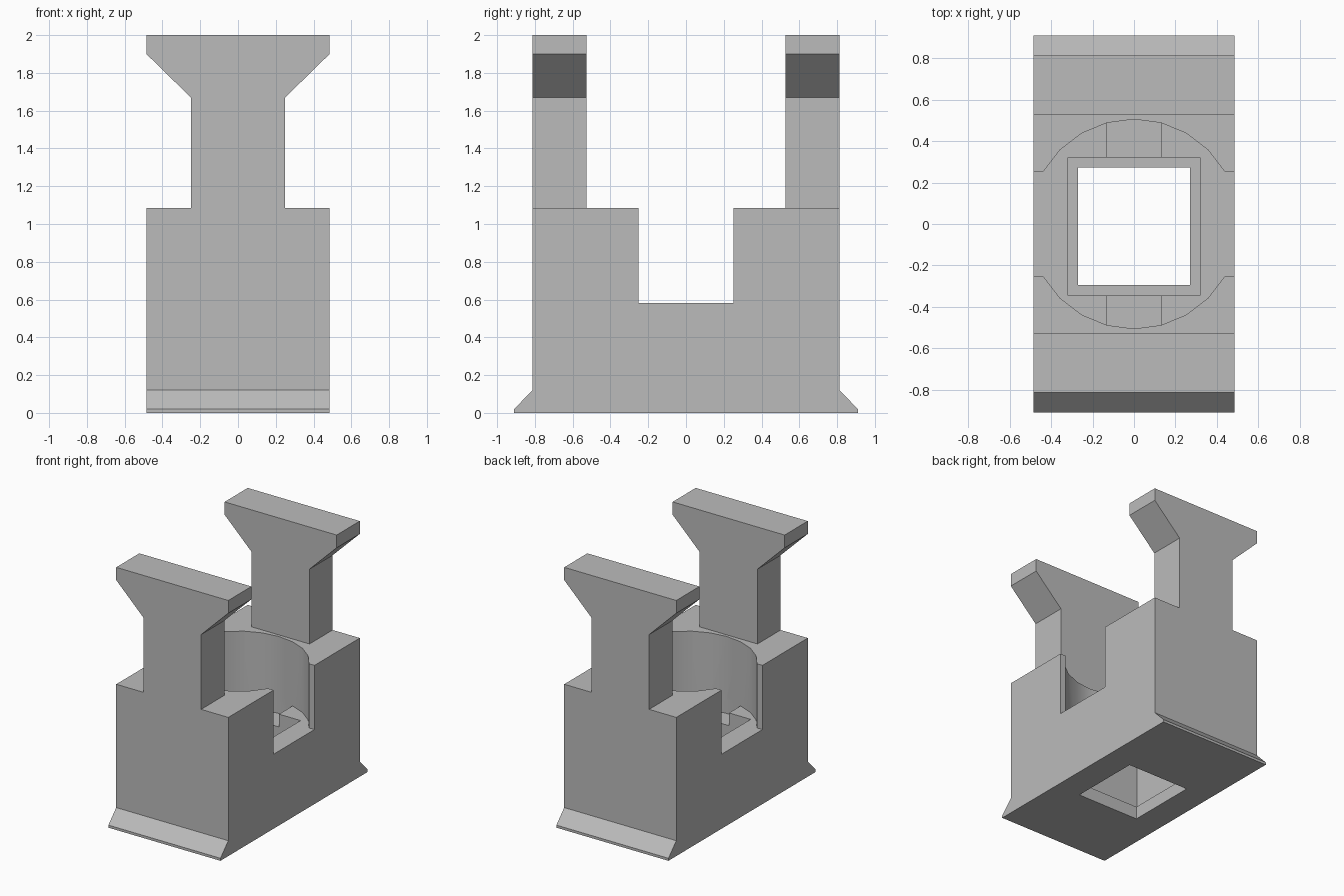
import bpy
import bmesh
from math import sin, cos, radians
from mathutils import Vector

cube = bpy.data.objects.get("Cube")
if cube:
    bpy.data.objects.remove(cube, do_unlink=True)

grey = bpy.data.materials.new("plain grey")
grey.use_nodes = True
colour = (0.5, 0.5, 0.5, 1)
grey.diffuse_color = colour
grey.node_tree.nodes["Principled BSDF"].inputs["Base Color"].default_value = colour


def prism(name, outline, axis, low, high):
    """Extrude a 2D outline along one axis (0 = x, 1 = y, 2 = z)."""
    bm = bmesh.new()
    verts = []
    for a, b in outline:
        co = [a, b]
        co.insert(axis, low)
        verts.append(bm.verts.new(co))
    face = bm.faces.new(verts)
    moved = bmesh.ops.extrude_face_region(bm, geom=[face])["geom"]
    shift = Vector((0, 0, 0))
    shift[axis] = high - low
    bmesh.ops.translate(bm, vec=shift,
                        verts=[g for g in moved if isinstance(g, bmesh.types.BMVert)])
    bmesh.ops.recalc_face_normals(bm, faces=bm.faces)
    mesh = bpy.data.meshes.new(name)
    bm.to_mesh(mesh)
    bm.free()
    mesh.materials.append(grey)
    obj = bpy.data.objects.new(name, mesh)
    bpy.context.collection.objects.link(obj)
    return obj


def rect(x, y0, y1):
    return [(-x, y0), (x, y0), (x, y1), (-x, y1)]


def arc(start, end, radius=0.505):
    return [(radius * cos(radians(a)), radius * sin(radians(a)))
            for a in range(start, end + 1, 15)]


def cut(target, cutter):
    cutter.hide_render = True
    bpy.context.view_layer.objects.active = target
    mod = target.modifiers.new("cut", "BOOLEAN")
    mod.operation = "DIFFERENCE"
    mod.solver = "EXACT"
    mod.object = cutter
    bpy.ops.object.modifier_apply(modifier=mod.name)
    bpy.data.objects.remove(cutter, do_unlink=True)


# Holder block: side silhouette with flared foot and two uprights
WIDTH, DEPTH, SHOULDER, FLOOR = 0.485, 0.813, 1.085, 0.583
half = [(0.91, 0), (0.91, 0.02), (DEPTH, 0.12), (DEPTH, 2),
        (0.527, 2), (0.527, SHOULDER)]
side = half + [(-y, z) for y, z in reversed(half)]
holder = prism("holder_block", side, 0, -WIDTH, WIDTH)

# Narrow the uprights into necks below T-shaped heads
for s in (-1, 1):
    neck = [(s * x, z) for x, z in
            ((0.7, SHOULDER), (0.25, SHOULDER), (0.25, 1.67), (WIDTH, 1.9), (0.7, 2.1))]
    cut(holder, prism("neck_cutter", neck, 1, -1, 1))

# Round bowl, open at both sides
bowl = arc(30, 150) + [(-0.7, 0.2525), (-0.7, -0.2525)]
bowl += arc(210, 330) + [(0.7, -0.2525), (0.7, 0.2525)]
cut(holder, prism("bowl_cutter", bowl, 2, FLOOR, 1.5))

# Shallow groove across the bowl floor
groove = arc(75, 105) + arc(255, 285)
cut(holder, prism("groove_cutter", groove, 2, 0.483, FLOOR + 0.05))

# Square well with a smaller opening through the base
cut(holder, prism("well_cutter", rect(0.318, -0.345, 0.32), 2, 0.1, 0.8))
cut(holder, prism("opening_cutter", rect(0.27, -0.295, 0.272), 2, -0.2, 0.3))

bpy.ops.object.select_all(action="DESELECT")
holder.select_set(True)
bpy.context.view_layer.objects.active = holder
bpy.ops.object.shade_smooth_by_angle(angle=radians(25))
